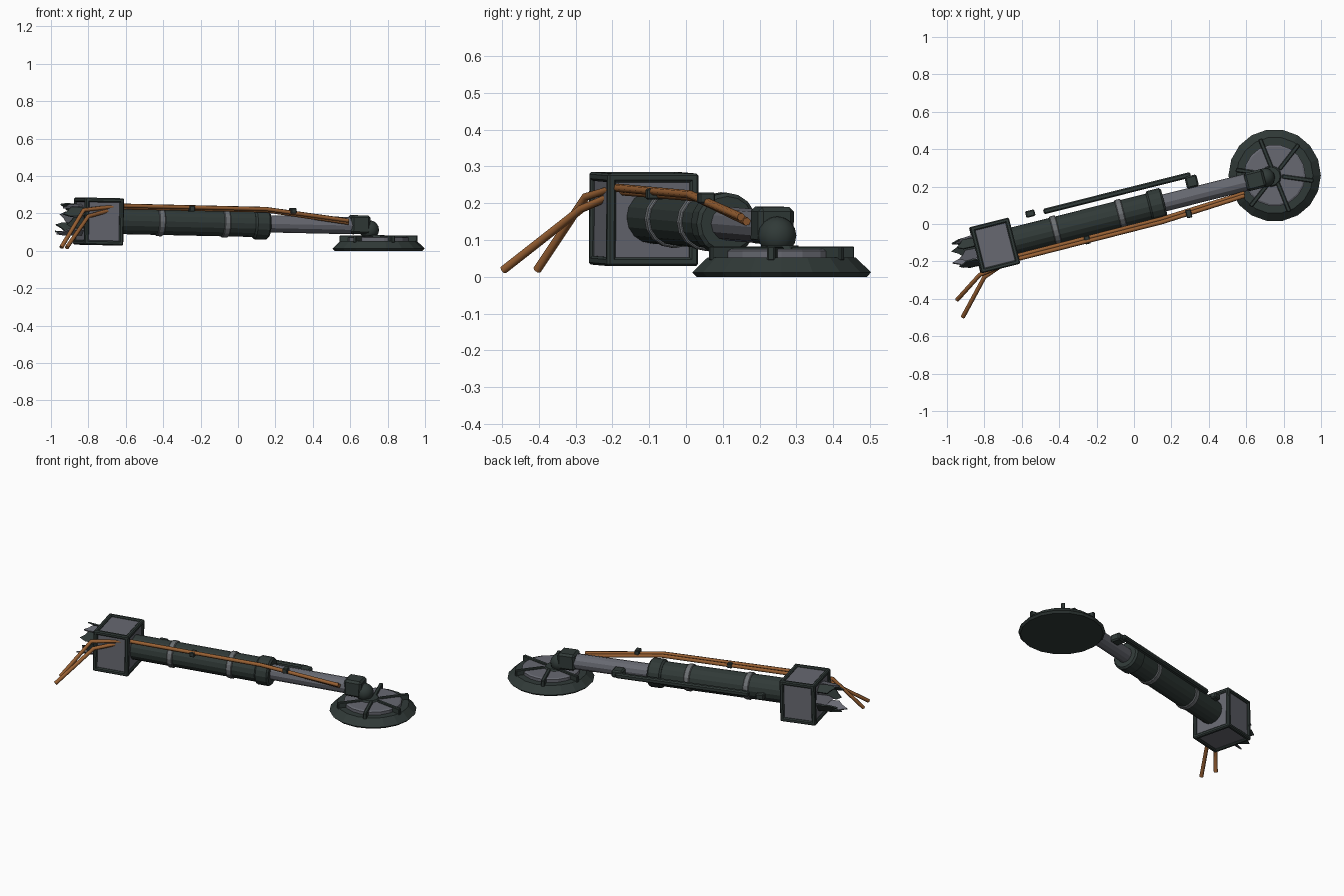
import bpy, bmesh, math, random
from mathutils import Matrix, Vector

if "Cube" in bpy.data.objects:
    bpy.data.objects.remove(bpy.data.objects["Cube"])

random.seed(4)


def mat(name, rgb):
    m = bpy.data.materials.new(name)
    m.diffuse_color = (*rgb, 1)
    m.use_nodes = True
    m.node_tree.nodes["Principled BSDF"].inputs["Base Color"].default_value = m.diffuse_color
    return m


DARK = mat("dark green grey", (0.030, 0.042, 0.039))
GREY = mat("panel grey", (0.135, 0.14, 0.165))
BAND = mat("band grey", (0.15, 0.16, 0.17))
COPPER = mat("copper pipe", (0.31, 0.115, 0.032))

# Leg frame: local x runs along the strut from the box to the foot
LEG = (Matrix.Translation((-0.745, -0.115, 0.164))
       @ Matrix.Rotation(math.radians(14.1), 4, 'Z') @ Matrix.Rotation(math.radians(1.2), 4, 'Y'))
ALONG_X = Matrix.Rotation(math.radians(90), 4, 'Y')


def finish(bm, name, material, matrix=Matrix(), smooth=False):
    bmesh.ops.recalc_face_normals(bm, faces=bm.faces)
    me = bpy.data.meshes.new(name)
    bm.to_mesh(me)
    bm.free()
    me.transform(matrix)
    me.materials.append(material)
    ob = bpy.data.objects.new(name, me)
    bpy.context.collection.objects.link(ob)
    if smooth:
        for p in me.polygons:
            p.use_smooth = True
    return ob


def box(name, center, size, material, matrix=Matrix(), bevel=0.0):
    bm = bmesh.new()
    bmesh.ops.create_cube(bm, size=1)
    bmesh.ops.scale(bm, vec=size, verts=bm.verts)
    if bevel:
        bmesh.ops.bevel(bm, geom=bm.edges[:], offset=bevel, segments=1, affect='EDGES')
    return finish(bm, name, material, matrix @ Matrix.Translation(center))


def lathe(name, profile, material, matrix=Matrix(), sides=16):
    """Closed solid of revolution about local z from (radius, height) pairs."""
    bm = bmesh.new()
    rings = [[bm.verts.new((r * math.cos(math.tau * i / sides), r * math.sin(math.tau * i / sides), h))
              for i in range(sides)] for r, h in profile]
    for a, b in zip(rings, rings[1:]):
        for i in range(sides):
            j = (i + 1) % sides
            bm.faces.new((a[i], a[j], b[j], b[i]))
    bm.faces.new(rings[0])
    bm.faces.new(rings[-1])
    return finish(bm, name, material, matrix)


def leg_tube(name, u0, u1, r, material, bev=0.0, sides=16):
    prof = [(r - bev, u0), (r, u0 + bev), (r, u1 - bev), (r - bev, u1)] if bev else [(r, u0), (r, u1)]
    return lathe(name, prof, material, LEG @ ALONG_X, sides)


def pipe(name, points, radius, material):
    cu = bpy.data.curves.new(name, 'CURVE')
    cu.dimensions = '3D'
    cu.bevel_depth = radius
    cu.bevel_resolution = 1
    cu.use_fill_caps = True
    sp = cu.splines.new('POLY')
    sp.points.add(len(points) - 1)
    for p, co in zip(sp.points, points):
        p.co = (*co, 1)
    cu.materials.append(material)
    ob = bpy.data.objects.new(name, cu)
    bpy.context.collection.objects.link(ob)


# Foot pad: sloped dish, grey hub plate, six radial ribs
FOOT = Matrix.Translation((0.752, 0.260, 0))
lathe("foot_dish", [(0.235, 0), (0.247, 0.012), (0.205, 0.052)], DARK, FOOT, 18)
lathe("foot_plate", [(0.165, 0.045), (0.165, 0.07), (0.155, 0.075)], GREY, FOOT, 18)
lathe("foot_socket", [(0.06, 0.07), (0.05, 0.085)], DARK, FOOT @ Matrix.Translation((-0.02, -0.005, 0)), 12)
for i in range(6):
    turn = Matrix.Rotation(math.radians(-8 + 60 * i), 4, 'Z')
    box("foot_rib", (0.125, 0, 0.063), (0.17, 0.022, 0.04), DARK, FOOT @ turn, 0.004)

# Ankle ball and knuckle block
bm = bmesh.new()
bmesh.ops.create_uvsphere(bm, u_segments=12, v_segments=8, radius=0.052)
finish(bm, "ankle_ball", DARK, Matrix.Translation((0.702, 0.248, 0.112)), True)
box("ankle_block", (1.435, 0, 0.006), (0.105, 0.1, 0.1), DARK, LEG, 0.012)

# Telescoping strut
leg_tube("outer_strut", 0.09, 0.9, 0.072, DARK)
leg_tube("strut_flange", 0.85, 0.935, 0.084, DARK, 0.01)
for u in (0.335, 0.695):
    leg_tube("strut_band", u - 0.017, u + 0.017, 0.079, BAND, 0.004)
leg_tube("inner_strut", 0.9, 1.41, 0.046, GREY, sides=12)

# Mounting box: grey core with a dark frame on all twelve edges
L, W, H, T = 0.195, 0.235, 0.232, 0.024
BOX = LEG @ Matrix.Translation((0, 0, -0.007))
box("mount_box", (0, 0, 0), (L, W, H), GREY, BOX)
half = (L / 2, W / 2, H / 2)
for axis in range(3):
    b, c = [k for k in range(3) if k != axis]
    for sb in (-1, 1):
        for sc in (-1, 1):
            pos, size = [0, 0, 0], [T, T, T]
            pos[b], pos[c] = sb * (half[b] - 0.002), sc * (half[c] - 0.002)
            size[axis] = 2 * half[axis] + T - 0.004
            box("mount_frame", pos, size, DARK, BOX, 0.006)

# Torn petals behind the box where the leg has broken off
for i in range(8):
    a = math.tau * i / 8 + 0.2
    n = random.uniform(0.07, 0.125)
    flare = random.uniform(-0.015, 0.012)
    bm = bmesh.new()
    outline = [(-0.09, -0.026, 0), (-0.09, 0.026, 0), (-0.12 - n * 0.5, 0.03, flare * 0.5),
               (-0.12 - n * 0.7, 0.008, flare * 0.7), (-0.12 - n, -0.012, flare),
               (-0.12 - n * 0.6, -0.028, flare * 0.6)]
    f = bm.faces.new([bm.verts.new(p) for p in outline])
    ext = bmesh.ops.extrude_face_region(bm, geom=[f])
    bmesh.ops.translate(bm, vec=(0, 0, 0.008),
                        verts=[v for v in ext["geom"] if isinstance(v, bmesh.types.BMVert)])
    turn = Matrix.Rotation(a, 4, 'X') @ Matrix.Translation((0, 0, 0.074))
    finish(bm, "torn_petal", GREY if i % 3 == 0 else DARK, LEG @ turn)

# Two copper pipes with dark clips
pipe("upper_pipe", [(-0.945, -0.405, 0.018), (-0.825, -0.272, 0.218), (-0.625, -0.188, 0.242),
                    (0.15, 0.01, 0.224), (0.59, 0.15, 0.162)], 0.0115, COPPER)
pipe("lower_pipe", [(-0.915, -0.497, 0.018), (-0.80, -0.284, 0.185), (-0.635, -0.172, 0.232),
                    (0.15, 0.028, 0.216), (0.59, 0.165, 0.15)], 0.0115, COPPER)
TURN = Matrix.Rotation(math.radians(14), 4, 'Z')
for p in ((-0.25, -0.085, 0.225), (0.293, 0.055, 0.214)):
    box("pipe_clip", (0, 0, 0), (0.03, 0.045, 0.03), DARK, Matrix.Translation(p) @ TURN, 0.004)

# Side rod with its end brackets
box("side_rod", (0.703, 0.112, 0.004), (0.81, 0.03, 0.03), DARK, LEG, 0.007)
box("rod_bracket", (1.105, 0.075, 0.004), (0.065, 0.065, 0.045), DARK, LEG, 0.008)
box("rod_stub", (0.226, 0.119, 0.004), (0.05, 0.036, 0.036), DARK, LEG, 0.006)
